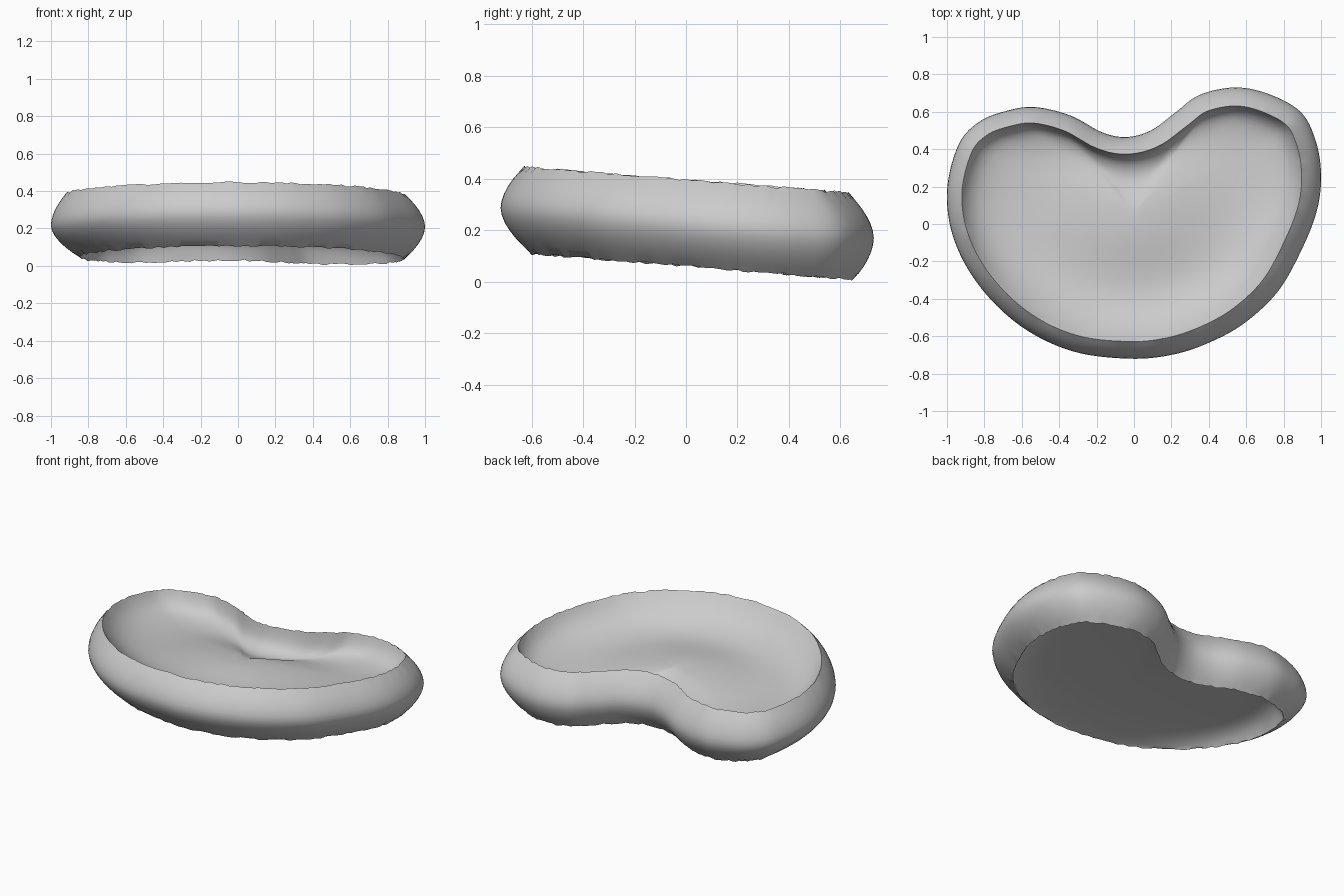
import bpy, bmesh, math, random
from mathutils import Vector

random.seed(4)
cube = bpy.data.objects.get("Cube")
if cube:
    bpy.data.objects.remove(cube)

# Kidney-shaped equator, counter-clockwise from the front
OUTLINE = [(-.03, -.72), (.2, -.7), (.4, -.635), (.59, -.53), (.77, -.36), (.9, -.13), (.98, .08),
           (1, .27), (.97, .45), (.89, .6), (.72, .695), (.54, .73), (.35, .69), (.22, .595),
           (.09, .5), (-.04, .465), (-.17, .49), (-.34, .58), (-.53, .625), (-.68, .605),
           (-.83, .545), (-.94, .42), (-1, .17), (-.96, -.09), (-.82, -.34), (-.6, -.55),
           (-.33, -.68)]
SUBDIV = 7
TILT = -0.08
CENTRE = Vector((0, 0.05))


def smooth_loop(points):
    """Closed Catmull-Rom curve through the points."""
    pts = [Vector(p) for p in points]
    n = len(pts)
    result = []
    for i in range(n):
        a, b, c, d = (pts[(i + k) % n] for k in (-1, 0, 1, 2))
        for s in range(SUBDIV):
            t = s / SUBDIV
            result.append(0.5 * (2 * b + (c - a) * t + (2 * a - 5 * b + 4 * c - d) * t ** 2
                                 + (3 * b - a - 3 * c + d) * t ** 3))
    return result


def inset(loop, distance):
    """Move every point inwards by a distance that depends on the point."""
    n = len(loop)
    result = []
    for i, p in enumerate(loop):
        along = (loop[(i + 3) % n] - loop[i - 3]).normalized()
        result.append(p + Vector((-along.y, along.x)) * distance(p))
    return result


def upper_inset(p):
    return 0.092 + 0.012 * p.x


def lower_inset(p):
    return 0.1 + 0.04 * p.x ** 2 - 0.03 * p.y - 0.02 * p.x


def upper_depth(p, r):
    """Steep wall, ring-shaped valley and a low mound in the middle."""
    steep = 15 + 7 * max(-1, min(1, p.y / 0.4))
    return 0.105 * (1 - math.exp(-r * steep)) + 0.045 * math.sin(math.pi * r ** 0.75) ** 2


def lower_depth(p, r):
    """Nearly level floor, shallow at the front and deep at the back."""
    steep = 15 + 7 * max(-1, min(1, p.y / 0.4))
    return (0.075 + 0.09 * p.y) * (1 - math.exp(-r * steep)) + 0.015 * math.sin(math.pi * r / 2)


bm = bmesh.new()


def add_ring(loop, height):
    return [bm.verts.new((p.x, p.y, height(p) + TILT * p.y)) for p in loop]


def bridge(lower, upper, flip=False):
    n = len(lower)
    for i in range(n):
        j = (i + 1) % n
        quad = [lower[i], lower[j], upper[j], upper[i]]
        bm.faces.new(quad[::-1] if flip else quad)


def add_dish(rim, loop, height, direction, depth):
    """Hollow floor made of rings shrinking to the middle."""
    previous = rim
    for k in range(1, 20):
        r = (k / 20) ** 1.5
        scaled = [CENTRE + (p - CENTRE) * (1 - r) for p in loop]
        ring = add_ring(scaled, lambda p: height - direction * depth(p, r))
        bridge(previous, ring, direction < 0)
        previous = ring
    bm.faces.new(previous if direction > 0 else previous[::-1])


# Bulging outer wall with slightly ragged rims
equator = smooth_loop(OUTLINE)
rings, loops, heights = [], [], []
STEPS = 12
for k in range(STEPS + 1):
    t = 2 * k / STEPS - 1
    rule = upper_inset if t > 0 else lower_inset
    loop = inset(equator, lambda p: rule(p) * abs(t) ** 1.8)
    height = 0.228 + 0.168 * t
    ragged = 0.005 if abs(t) == 1 else 0
    rings.append(add_ring(loop, lambda p: height + random.uniform(-ragged, ragged)))
    loops.append(loop)
    heights.append(height)
for lower, upper in zip(rings, rings[1:]):
    bridge(lower, upper)

# Hollow upper and lower faces
add_dish(rings[-1], loops[-1], heights[-1], 1, upper_depth)
add_dish(rings[0], loops[0], heights[0], -1, lower_depth)

mesh = bpy.data.meshes.new("disc")
bm.to_mesh(mesh)
bm.free()
disc = bpy.data.objects.new("disc", mesh)
bpy.context.collection.objects.link(disc)

# Plain grey
grey = bpy.data.materials.new("light grey")
grey.use_nodes = True
colour = (0.6, 0.6, 0.6, 1)
grey.diffuse_color = colour
grey.node_tree.nodes["Principled BSDF"].inputs["Base Color"].default_value = colour
mesh.materials.append(grey)

bpy.context.view_layer.objects.active = disc
disc.select_set(True)
bpy.ops.object.shade_smooth_by_angle(angle=math.radians(50))
